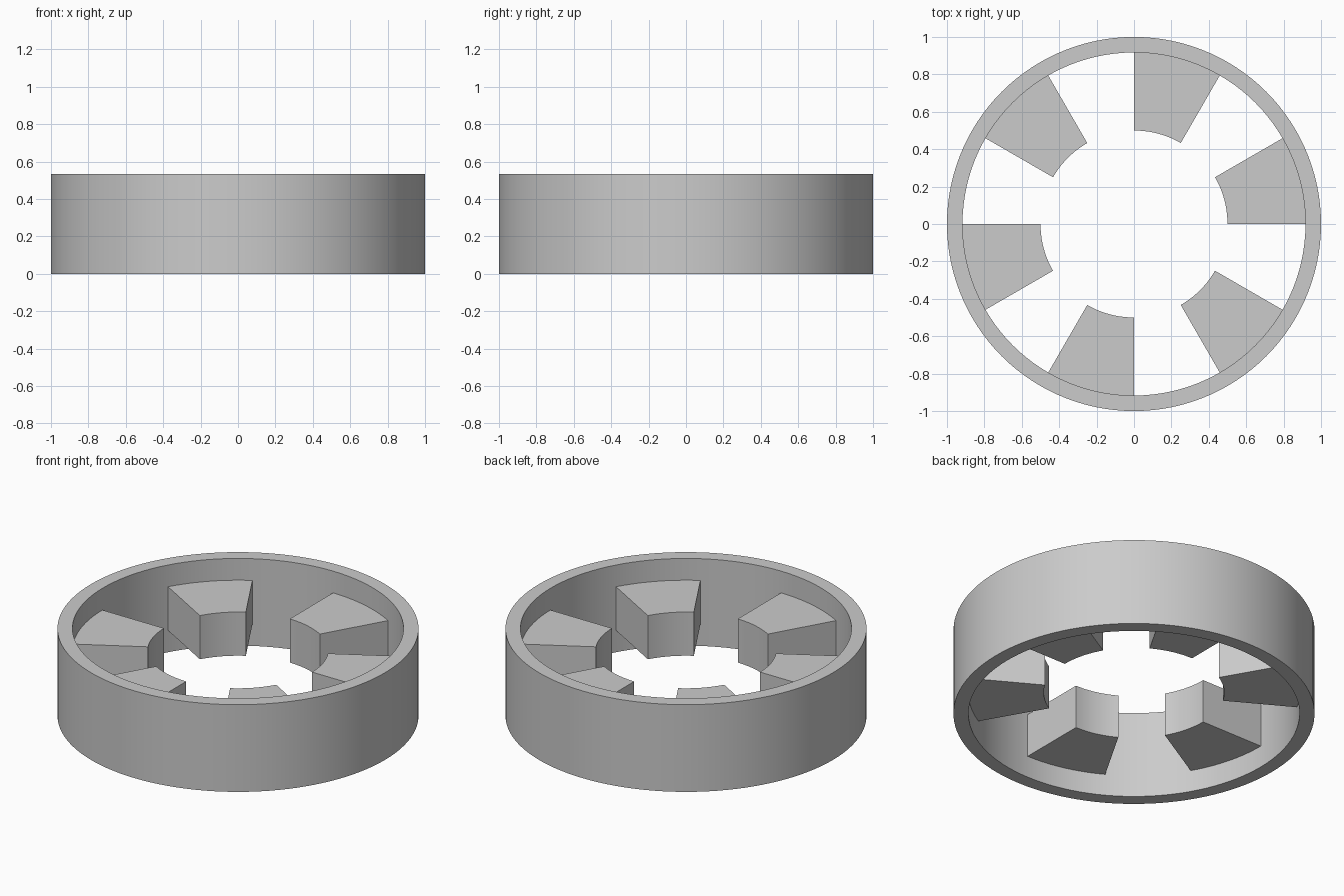
import bpy
import bmesh
from math import cos, sin, radians, pi

cube = bpy.data.objects.get("Cube")
if cube:
    bpy.data.objects.remove(cube, do_unlink=True)

RADIUS, INNER, HEIGHT = 1.0, 0.917, 0.533
BLOCK_INNER, BLOCK_OUTER = 0.5, 0.93      # outer end sinks into the ring wall
BLOCK_LOW, BLOCK_HIGH = 0.133, 0.4

grey = bpy.data.materials.new("plain grey")
grey.use_nodes = True
colour = (0.6, 0.6, 0.6, 1)
grey.diffuse_color = colour
grey.node_tree.nodes["Principled BSDF"].inputs["Base Color"].default_value = colour


def arc_solid(name, r_in, r_out, z_low, z_high, start, sweep, steps):
    """Sweep a rectangular section around z; a full turn closes into a ring."""
    closed = sweep >= 2 * pi - 1e-6
    section = [(r_in, z_low), (r_out, z_low), (r_out, z_high), (r_in, z_high)]
    bm = bmesh.new()
    rows = []
    for i in range(steps if closed else steps + 1):
        a = start + sweep * i / steps
        rows.append([bm.verts.new((r * cos(a), r * sin(a), z)) for r, z in section])
    for i in range(steps):
        a, b = rows[i], rows[(i + 1) % len(rows)]
        for j in range(4):
            k = (j + 1) % 4
            bm.faces.new((a[j], a[k], b[k], b[j]))
    if not closed:
        bm.faces.new(rows[0])
        bm.faces.new(rows[-1])
    bmesh.ops.recalc_face_normals(bm, faces=bm.faces)
    mesh = bpy.data.meshes.new(name)
    bm.to_mesh(mesh)
    bm.free()
    mesh.materials.append(grey)
    obj = bpy.data.objects.new(name, mesh)
    bpy.context.collection.objects.link(obj)
    return obj


# Outer ring
parts = [arc_solid("outer_ring", INNER, RADIUS, 0, HEIGHT, 0, 2 * pi, 120)]

# Six inward blocks, each 30 degrees wide, at mid height
for n in range(6):
    parts.append(arc_solid(f"inner_block_{n + 1}", BLOCK_INNER, BLOCK_OUTER,
                           BLOCK_LOW, BLOCK_HIGH, radians(60 * n), radians(30), 10))

# Smooth curved walls, sharp corners
bpy.ops.object.select_all(action="DESELECT")
for part in parts:
    part.select_set(True)
bpy.context.view_layer.objects.active = parts[0]
bpy.ops.object.shade_smooth_by_angle(angle=radians(30))
